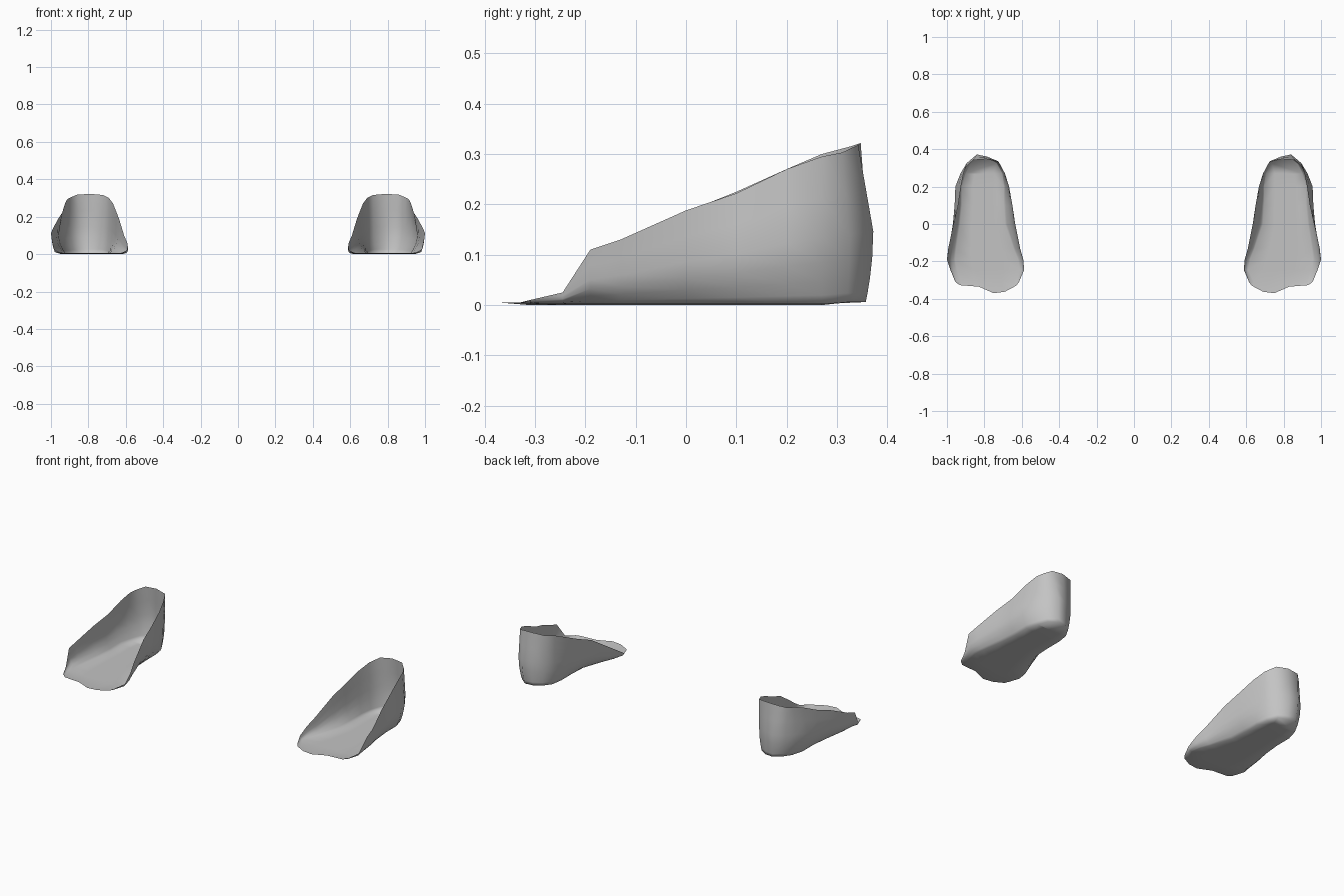
import bpy, bmesh

if "Cube" in bpy.data.objects:
    bpy.data.objects.remove(bpy.data.objects["Cube"])

mat = bpy.data.materials.new("plain grey")
mat.diffuse_color = (0.55, 0.55, 0.55, 1)
mat.use_nodes = True
mat.node_tree.nodes["Principled BSDF"].inputs["Base Color"].default_value = mat.diffuse_color

# y, inner rim / mid / floor x, outer floor / mid / rim x, inner rim z, outer rim z
ROWS = [
    (-0.31, .615, .62, .64, .925, .95, .955, .010, .010),
    (-0.245, .587, .592, .61, .945, .98, .982, .025, .025),
    (-0.19, .592, .595, .62, .955, .992, 1.0, .060, .110),
    (-0.13, .609, .612, .645, .95, .988, .993, .100, .130),
    (0.0, .635, .642, .69, .93, .968, .962, .185, .188),
    (0.1, .65, .653, .695, .92, .959, .94, .225, .222),
    (0.2, .668, .672, .695, .92, .955, .925, .270, .270),
    (0.27, .69, .692, .705, .90, .928, .912, .300, .295),
]
# heel stations: floor xy, mid xy, rim xy, rim z
HEEL = [
    ((.735, .325), (.725, .335), (.722, .33), .316),
    ((.78, .352), (.785, .36), (.79, .347), .322),
    ((.83, .357), (.84, .372), (.86, .342), .318),
    ((.875, .32), (.895, .325), (.895, .31), .303),
]
TOE = [(.63, -.33), (.69, -.362), (.75, -.37), (.83, -.335), (.93, -.327)]
LEVELS = (0, .06, .15, .28, .45, .72, 1)


def wall_point(station, t):
    """Point on the rounded wall between floor edge and rim."""
    f, m, r, z = station
    if t <= .45:
        a, b, u = f, m, 1 - (1 - t / .45) ** 2
    else:
        a, b, u = m, r, (t - .45) / .55
    base = .006 if f[1] > .3 else .002
    return (a[0] + (b[0] - a[0]) * u, a[1] + (b[1] - a[1]) * u, base + (z - base) * t)


def build_foot(name, side):
    bm = bmesh.new()

    def vert(p):
        return bm.verts.new((side * p[0], p[1], p[2]))

    # wall running from inner toe, round the heel, to outer toe
    inner = [((r[3], r[0]), (r[2], r[0]), (r[1], r[0]), r[7]) for r in ROWS]
    outer = [((r[4], r[0]), (r[5], r[0]), (r[6], r[0]), r[8]) for r in ROWS]
    stations = inner + HEEL + outer[::-1]
    wall = [[vert(wall_point(s, t)) for t in LEVELS] for s in stations]
    for a, b in zip(wall, wall[1:]):
        for k in range(len(LEVELS) - 1):
            bm.faces.new((a[k], b[k], b[k + 1], a[k + 1]))

    # sole strips from toe to heel
    n = len(ROWS)
    rows = [[vert((x, y, .005)) for x, y in TOE]]
    for i in range(n):
        a, b = wall[i][0], wall[-1 - i][0]
        mids = [bm.verts.new(a.co.lerp(b.co, k / 4)) for k in (1, 2, 3)]
        for v in mids:
            v.co.z = 0
        rows.append([a] + mids + [b])
    for a, b in zip(rows, rows[1:]):
        for k in range(4):
            bm.faces.new((a[k], a[k + 1], b[k + 1], b[k]))
    bm.faces.new(rows[-1] + [w[0] for w in wall[n:n + 4]][::-1])

    # close the toe corners up to the start of the wall
    bm.faces.new([rows[0][0]] + wall[0])
    bm.faces.new([rows[0][-1]] + wall[-1])

    bmesh.ops.recalc_face_normals(bm, faces=bm.faces)
    bm.normal_update()
    if max(bm.faces, key=lambda f: f.calc_center_median().y).normal.y < 0:
        bmesh.ops.reverse_faces(bm, faces=bm.faces)
    for f in bm.faces:
        f.smooth = True
    me = bpy.data.meshes.new(name)
    bm.to_mesh(me)
    bm.free()
    me.materials.append(mat)
    ob = bpy.data.objects.new(name, me)
    bpy.context.collection.objects.link(ob)


build_foot("right_foot_shell", 1)
build_foot("left_foot_shell", -1)
